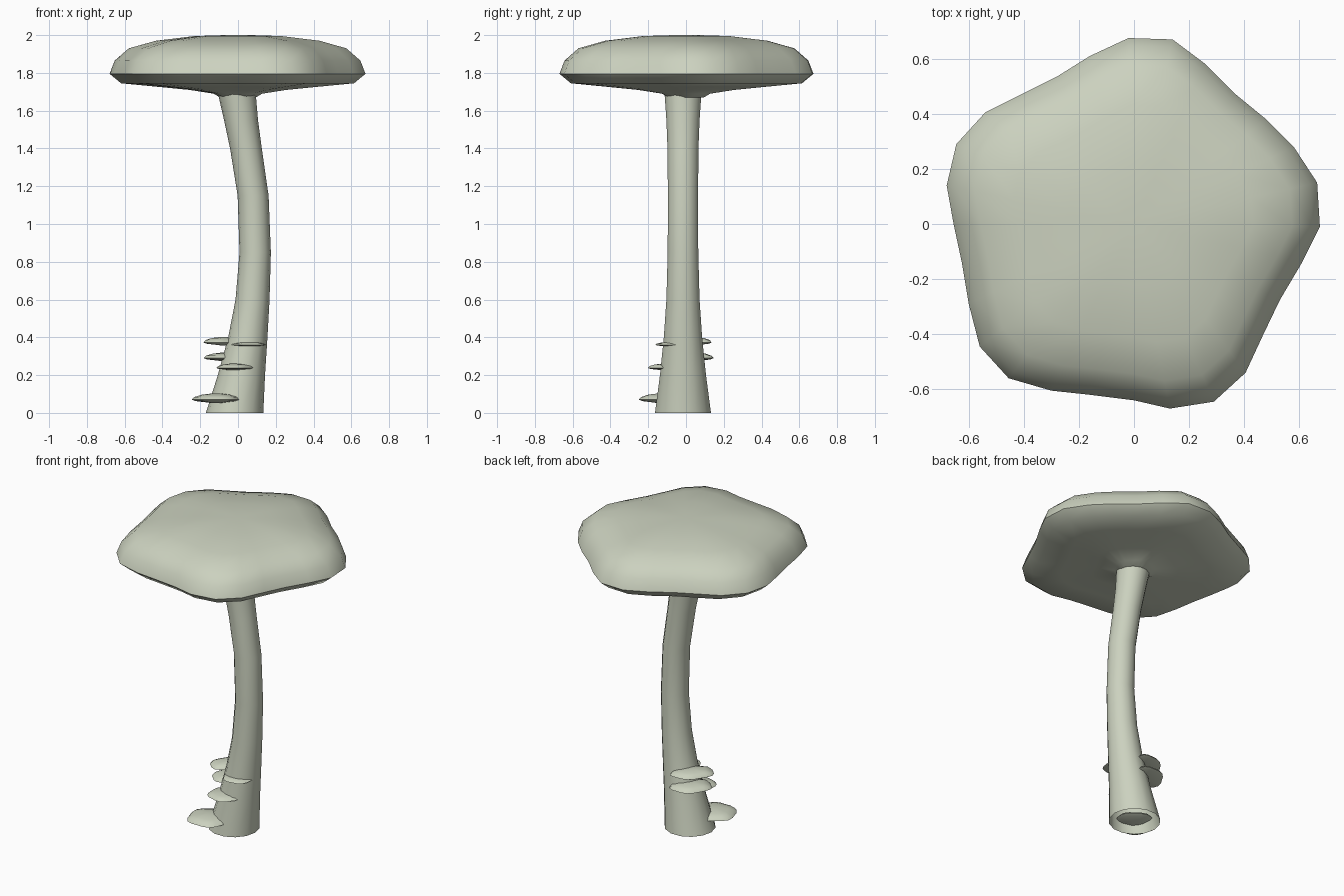
import bpy, math

if "Cube" in bpy.data.objects:
    bpy.data.objects.remove(bpy.data.objects["Cube"])

mat = bpy.data.materials.new("pale_sage")
mat.diffuse_color = (0.60, 0.64, 0.52, 1)
mat.use_nodes = True
mat.node_tree.nodes["Principled BSDF"].inputs["Base Color"].default_value = mat.diffuse_color


def lathe(name, rings, close_bottom=True, close_top=True, angle=40):
    """Skin a stack of rings (each a list of points) into one smooth object."""
    n = len(rings[0])
    verts = [p for r in rings for p in r]
    faces = []
    for i in range(len(rings) - 1):
        for j in range(n):
            k = (j + 1) % n
            faces.append((i * n + j, i * n + k, (i + 1) * n + k, (i + 1) * n + j))
    for flag, ring, flip in ((close_bottom, 0, True), (close_top, len(rings) - 1, False)):
        if flag:
            c = [sum(p[a] for p in rings[ring]) / n for a in range(3)]
            verts.append(c)
            for j in range(n):
                a, b = ring * n + j, ring * n + (j + 1) % n
                faces.append((b, a, len(verts) - 1) if flip else (a, b, len(verts) - 1))
    me = bpy.data.meshes.new(name)
    me.from_pydata(verts, [], faces)
    me.materials.append(mat)
    ob = bpy.data.objects.new(name, me)
    bpy.context.collection.objects.link(ob)
    bpy.ops.object.select_all(action='DESELECT')
    ob.select_set(True)
    bpy.context.view_layer.objects.active = ob
    bpy.ops.object.shade_smooth_by_angle(angle=math.radians(angle))
    return ob


# Cap: five-lobed outline scaled along a domed profile
outline = [(.675, -.01), (.665, .15), (.58, .28), (.48, .38), (.37, .47), (.26, .58), (.14, .67),
           (-.02, .675), (-.16, .61), (-.28, .535), (-.42, .465), (-.54, .405), (-.645, .29),
           (-.68, .14), (-.655, 0), (-.625, -.14), (-.6, -.29), (-.56, -.445), (-.455, -.56),
           (-.3, -.605), (-.16, -.62), (0, -.64), (.13, -.67), (.29, -.645), (.405, -.54),
           (.47, -.4), (.53, -.275), (.61, -.14)]
profile = [(.14, 1.67), (.19, 1.69), (.38, 1.71), (.65, 1.728), (.91, 1.745), (1, 1.795),
           (.96, 1.865), (.85, 1.93), (.64, 1.97), (.34, 1.995), (.1, 2.0)]
lathe("mushroom_cap", [[(x * s, y * s, z) for x, y in outline] for s, z in profile])

# Stem: bent tapering tube, open at the base (z, centre x, radius)
path = [(0, -.018, .152), (.2, .018, .125), (.4, .052, .104), (.6, .077, .090), (.85, .091, .083),
        (1.15, .08, .082), (1.4, .042, .084), (1.55, .016, .09), (1.69, -.006, .1)]
N = 14
lathe("stem", [[(cx + r * math.cos(2 * math.pi * j / N), -.016 + r * math.sin(2 * math.pi * j / N), z)
                for j in range(N)] for z, cx, r in path], close_bottom=False, close_top=False)

# Small shelf fungi: thin lobed discs (centre x, y, rim z, half length, half width, turn, thickness)
shelves = [(-.115, -.13, .07, .13, .125, .3, .05),
           (-.02, -.108, .238, .1, .095, 0, .035),
           (-.065, .04, .29, .125, .095, .785, .045),
           (-.068, .03, .373, .13, .085, .785, .045),
           (.055, -.072, .36, .092, .092, .5, .025)]
shelf_profile = [(.2, -.35), (.85, -.15), (1, 0), (.9, .28), (.6, .52), (.2, .65)]
for i, (cx, cy, z0, a, b, turn, t) in enumerate(shelves):
    rings = []
    for s, h in shelf_profile:
        ring = []
        for j in range(20):
            q = 2 * math.pi * j / 20
            w = s * (1 + .05 * math.cos(5 * q))
            u, v = a * w * math.cos(q), b * w * math.sin(q)
            ring.append((cx + u * math.cos(turn) - v * math.sin(turn),
                         cy + u * math.sin(turn) + v * math.cos(turn), z0 + h * t))
        rings.append(ring)
    lathe(f"shelf_fungus_{i + 1}", rings)
